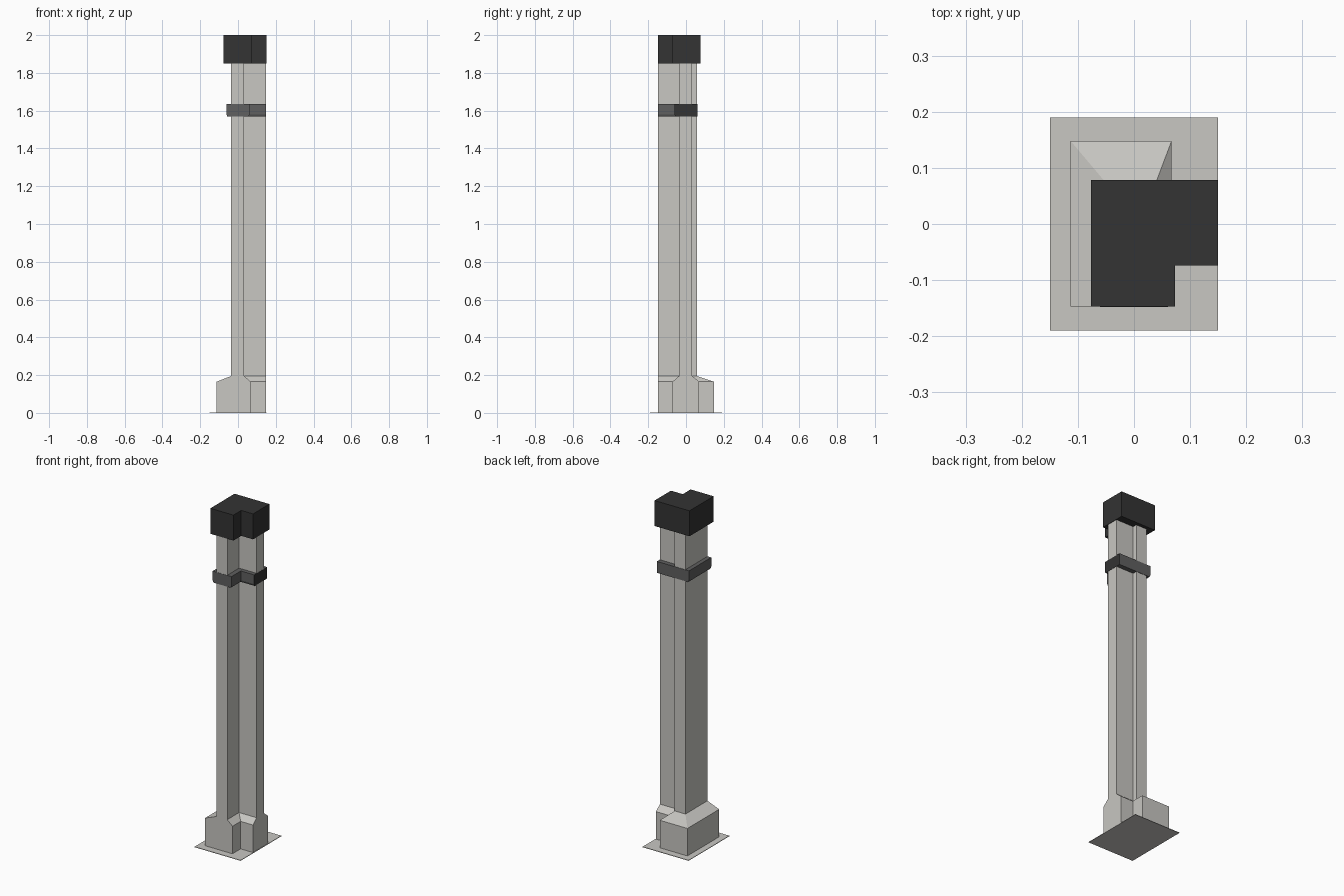
import bpy, bmesh

if "Cube" in bpy.data.objects:
    bpy.data.objects.remove(bpy.data.objects["Cube"])


def material(name, r, g, b):
    m = bpy.data.materials.new(name)
    m.diffuse_color = (r, g, b, 1)
    m.use_nodes = True
    m.node_tree.nodes["Principled BSDF"].inputs["Base Color"].default_value = m.diffuse_color
    return m


stone = material("pale stone", 0.58, 0.57, 0.54)
band_grey = material("band grey", 0.115, 0.115, 0.115)
charcoal = material("charcoal", 0.033, 0.033, 0.033)


def outline(left, front, side, inner_front, right, inner_back, back):
    """Corner-post plan: an arm running front to back and an arm to the right."""
    pts = [(left, front), (side, front), (side, inner_front), (right, inner_front),
           (right, inner_back)]
    if inner_back != back:
        pts += [(side, inner_back), (side, back)]
    return pts + [(left, back)]


def loft(name, sections, *mats):
    """Stack plan outlines at given heights, joined by flat faces."""
    bm = bmesh.new()
    rings = [[bm.verts.new((x, y, z)) for x, y in pts] for z, pts in sections]
    n = len(rings[0])
    for lo, hi in zip(rings, rings[1:]):
        for i in range(n):
            j = (i + 1) % n
            bm.faces.new((lo[i], lo[j], hi[j], hi[i]))
    bm.faces.new(rings[0][::-1])
    bm.faces.new(rings[-1])
    bm.normal_update()
    me = bpy.data.meshes.new(name)
    bm.to_mesh(me)
    bm.free()
    ob = bpy.data.objects.new(name, me)
    bpy.context.collection.objects.link(ob)
    for m in mats:
        me.materials.append(m)
    return ob


# plan outlines
shaft_plan = outline(-0.037, -0.147, 0.033, -0.037, 0.147, 0.033, 0.058)
base_plan = outline(-0.113, -0.147, 0.067, -0.071, 0.147, 0.070, 0.148)
band_plan = outline(-0.061, -0.148, 0.061, -0.061, 0.148, 0.060, 0.060)
band_foot = outline(-0.056, -0.148, 0.056, -0.056, 0.148, 0.060, 0.060)
cap_plan = outline(-0.077, -0.147, 0.073, -0.074, 0.150, 0.078, 0.078)
plate_plan = [(-0.15, -0.19), (0.15, -0.19), (0.15, 0.19), (-0.15, 0.19)]

# ground plate, flared base, shaft
loft("ground_plate", [(0, plate_plan), (0.003, plate_plan)], stone)
loft("flared_base", [(0.003, base_plan), (0.165, base_plan), (0.195, shaft_plan)], stone)
loft("shaft", [(0.195, shaft_plan), (1.85, shaft_plan)], stone)

# collar band, with a dark end on the right arm
band = loft("collar_band", [(1.568, band_foot), (1.58, band_plan), (1.635, band_plan)],
            band_grey, charcoal)
for p in band.data.polygons:
    if p.normal.x > 0.9 and p.center.x > 0.14:
        p.material_index = 1

# top cap
loft("top_cap", [(1.85, cap_plan), (2.0, cap_plan)], charcoal)
